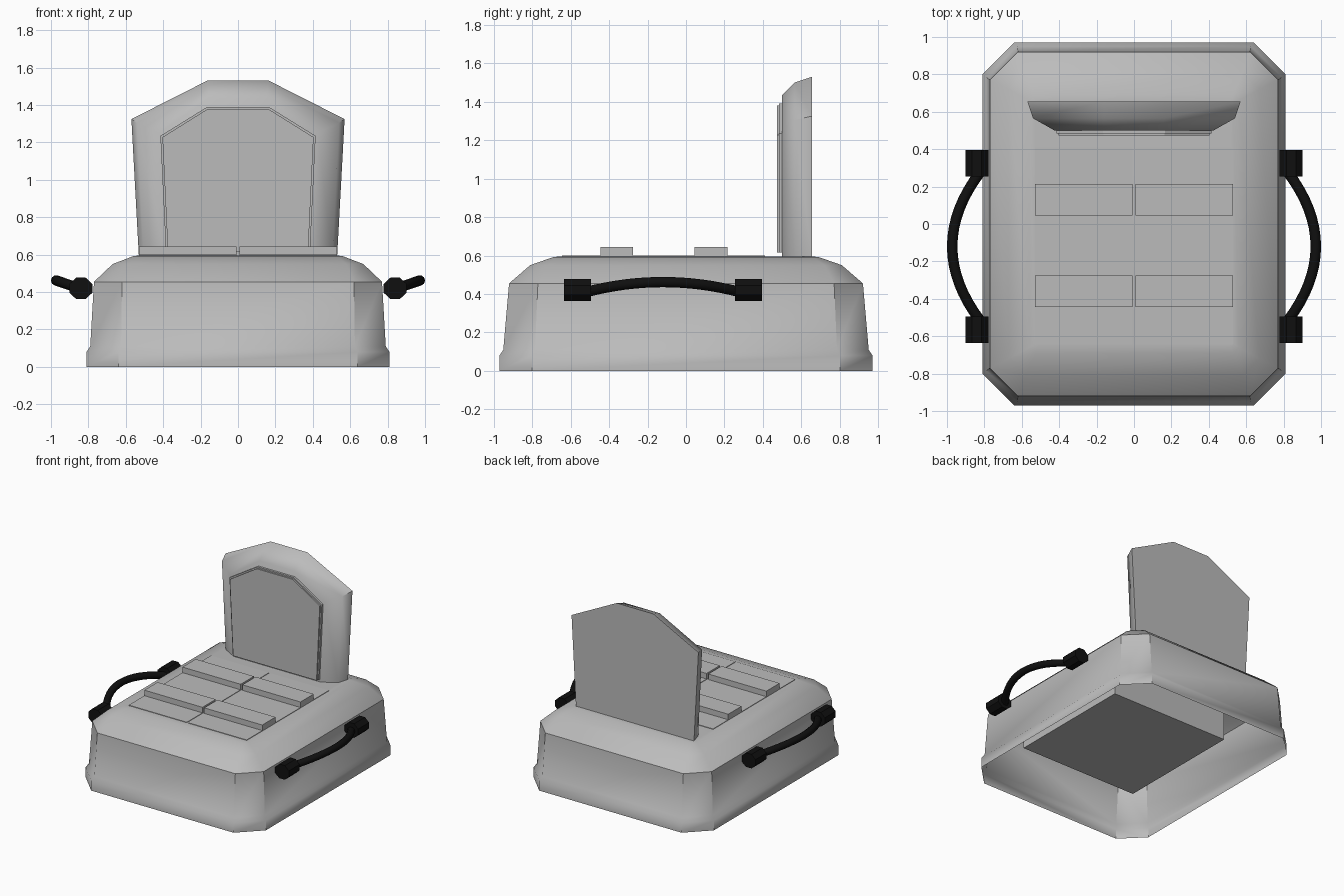
import bpy, bmesh, math

if "Cube" in bpy.data.objects:
    bpy.data.objects.remove(bpy.data.objects["Cube"])


def material(name, value):
    m = bpy.data.materials.new(name)
    m.diffuse_color = (value, value, value, 1)
    m.use_nodes = True
    m.node_tree.nodes["Principled BSDF"].inputs["Base Color"].default_value = m.diffuse_color
    return m


GREY = material("light grey", 0.5)
BLACK = material("black", 0.005)


def finish(name, bm, mat, angle=None, normals=True):
    if normals:
        bmesh.ops.recalc_face_normals(bm, faces=bm.faces[:])
    me = bpy.data.meshes.new(name)
    bm.to_mesh(me)
    bm.free()
    me.materials.append(mat)
    if angle:
        me.shade_smooth()
        me.set_sharp_from_angle(angle=math.radians(angle))
    ob = bpy.data.objects.new(name, me)
    bpy.context.collection.objects.link(ob)
    return ob


def loft(name, rings, mat, angle=None, start=True, end=True):
    """Skin a list of equal-sized closed rings, with optional end caps."""
    bm = bmesh.new()
    vs = [[bm.verts.new(p) for p in r] for r in rings]
    n = len(vs[0])
    for a, b in zip(vs, vs[1:]):
        for i in range(n):
            j = (i + 1) % n
            bm.faces.new((a[i], a[j], b[j], b[i]))
    if start:
        bm.faces.new(vs[0][::-1])
    if end:
        bm.faces.new(vs[-1])
    return finish(name, bm, mat, angle)


def box(name, x0, x1, y0, y1, z0, z1, mat):
    return loft(name, [[(x0, y0, z), (x1, y0, z), (x1, y1, z), (x0, y1, z)]
                       for z in (z0, z1)], mat)


# Hollow base: chamfered rectangles rising to a rounded shoulder, open below
def octagon(z, hx, hy, c):
    return [(hx - c, -hy, z), (hx, -hy + c, z), (hx, hy - c, z), (hx - c, hy, z),
            (-hx + c, hy, z), (-hx, hy - c, z), (-hx, -hy + c, z), (-hx + c, -hy, z)]


loft("base_shell", [octagon(*r) for r in (
    (0, .81, .97, .17), (.08, .81, .97, .17), (.11, .79, .95, .165),
    (.455, .77, .92, .15), (.55, .67, .81, .09), (.592, .56, .69, .03),
    (.596, .53, .65, .015))], GREY, 40, start=False)

# Inner block, set flush into the top of the base
box("inner_block", -.53, .53, -.645, .41, .2, .595, GREY)

# Pair of split top panels with a narrow centre gap, and raised slats on them
for side, (x0, x1) in {"left": (-.53, -.008), "right": (.008, .53)}.items():
    box(f"top_panel_{side}", x0, x1, -.645, .41, .59, .6, GREY)
    for row, y in (("front", -.36), ("rear", .13)):
        box(f"slat_{row}_{side}", x0, x1, y - .085, y + .085, .59, .645, GREY)


# Backrest: house-shaped outlines at several depths
def outline(y, xb, xs, zs, xt, zt, zb=.59):
    right = [(xb, y, zb), (xs, y, zs), (xt, y, zt)]
    return right + [(-x, yy, z) for x, yy, z in reversed(right)]


loft("backrest", [outline(*r) for r in (
    (.655, .53, .57, 1.325, .165, 1.53), (.565, .505, .54, 1.305, .16, 1.5),
    (.5, .39, .425, 1.25, .155, 1.435))], GREY, 45)

# Backrest pad with a thin stepped lip
loft("backrest_pad_lip", [outline(y, .385, .415, 1.235, .165, 1.39, .615)
                          for y in (.51, .483)], GREY)
loft("backrest_pad", [outline(y, .375, .404, 1.228, .162, 1.379, .615)
                      for y in (.49, .472)], GREY)

# Side handles: eight-sided end mounts joined by a bowed tube
for name, s in (("left", -1), ("right", 1)):
    for end, y0, y1 in (("front", -.635, -.495), ("rear", .255, .395)):
        ring = [(.84 + .066 * math.cos(a), .42 + .062 * math.sin(a))
                for a in [math.radians(22.5 + 45 * k) for k in range(8)]]
        loft(f"handle_mount_{end}_{name}",
             [[(s * x, y, z) for x, z in ring] for y in (y0, y1)], BLACK)
    rings = []
    for i in range(17):
        t = -1 + i / 8
        bow = 1 - t * t
        cx, cy, cz = .82 + .152 * bow, -.12 + .4 * t, .41 + .052 * bow
        # tangent in plan turns each ring to follow the bow
        ty, tx = .4, -.304 * t
        ln = math.hypot(tx, ty)
        nx, ny = ty / ln, -tx / ln
        rings.append([(s * (cx + nx * .028 * math.cos(a)), cy + ny * .028 * math.cos(a),
                       cz + .028 * math.sin(a))
                      for a in [math.tau * k / 10 for k in range(10)]])
    loft(f"handle_tube_{name}", rings, BLACK, 50)
